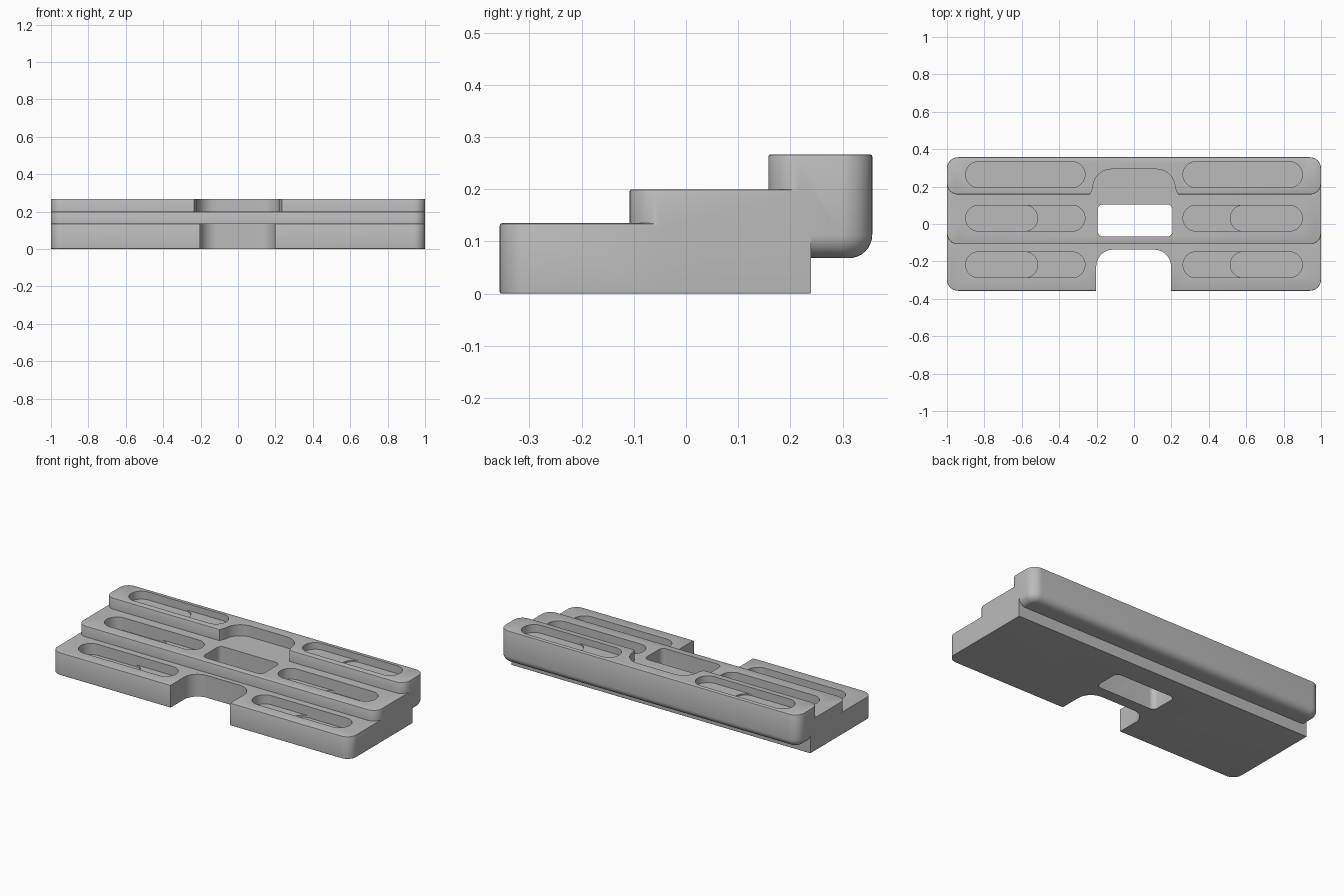
import bpy, bmesh, math

if "Cube" in bpy.data.objects:
    bpy.data.objects.remove(bpy.data.objects["Cube"])

grey = bpy.data.materials.new("plain_grey")
grey.use_nodes = True
COLOUR = (0.5, 0.5, 0.5, 1)
grey.diffuse_color = COLOUR
grey.node_tree.nodes["Principled BSDF"].inputs["Base Color"].default_value = COLOUR


def rounded_outline(x0, x1, y0, y1, front_r, back_r, segs=10):
    """Counter-clockwise rectangle with rounded front and back corners."""
    corners = [(x0, y0, 1, 1, front_r, 180), (x1, y0, -1, 1, front_r, 270),
               (x1, y1, -1, -1, back_r, 0), (x0, y1, 1, -1, back_r, 90)]
    points = []
    for x, y, sx, sy, r, start in corners:
        if r == 0:
            points.append((x, y))
            continue
        for i in range(segs + 1):
            a = math.radians(start + 90 * i / segs)
            points.append((x + sx * r + r * math.cos(a), y + sy * r + r * math.sin(a)))
    # neighbouring arcs may meet at the same point
    return [p for i, p in enumerate(points) if math.dist(p, points[i - 1]) > 1e-5]


def prism(name, outline, z0, z1, top_bevel=0, bottom_bevel=0):
    """Extrude an outline upwards and round its rims."""
    bm = bmesh.new()
    base = bm.faces.new([bm.verts.new((x, y, z0)) for x, y in outline])
    new = bmesh.ops.extrude_face_region(bm, geom=[base], use_keep_orig=True)["geom"]
    bmesh.ops.translate(bm, vec=(0, 0, z1 - z0),
                        verts=[g for g in new if isinstance(g, bmesh.types.BMVert)])
    bmesh.ops.recalc_face_normals(bm, faces=bm.faces[:])
    for z, size, segs in ((z1, top_bevel, 2), (z0, bottom_bevel, 8)):
        if size:
            rim = [e for e in bm.edges if all(abs(v.co.z - z) < 1e-6 for v in e.verts)]
            bmesh.ops.bevel(bm, geom=rim, offset=size, segments=segs, profile=0.5,
                            affect='EDGES', clamp_overlap=True)
    mesh = bpy.data.meshes.new(name)
    bm.to_mesh(mesh)
    bm.free()
    obj = bpy.data.objects.new(name, mesh)
    bpy.context.collection.objects.link(obj)
    mesh.materials.append(grey)
    return obj


def combine(target, other, operation):
    """Apply a boolean and remove the helper."""
    other.hide_render = True
    mod = target.modifiers.new("boolean", 'BOOLEAN')
    mod.operation, mod.solver, mod.object = operation, 'EXACT', other
    bpy.ops.object.select_all(action='DESELECT')
    bpy.context.view_layer.objects.active = target
    target.select_set(True)
    bpy.ops.object.modifier_apply(modifier=mod.name)
    bpy.data.objects.remove(other)


# Three stepped tiers, the last one overhanging at the back
body = prism("stepped_tray", rounded_outline(-1, 1, -0.357, 0.24, 0.06, 0),
             0, 0.135, 0.004, 0.003)
middle = prism("middle_tier", rounded_outline(-1, 1, -0.108, 0.24, 0.058, 0), 0.003, 0.2, 0.004)
rear = prism("rear_tier", rounded_outline(-1, 1, 0.158, 0.357, 0.058, 0.06),
             0.068, 0.267, 0.004, 0.045)
combine(body, middle, 'UNION')
combine(body, rear, 'UNION')

# Front notch and central window go right through
combine(body, prism("front_notch", rounded_outline(-0.202, 0.198, -0.5, -0.137, 0, 0.09),
                    -0.1, 0.5), 'DIFFERENCE')
combine(body, prism("window", rounded_outline(-0.195, 0.207, -0.067, 0.105, 0.03, 0.03),
                    -0.1, 0.5), 'DIFFERENCE')

# Rear recess flares slightly towards its open front
recess = [p for p in rounded_outline(-0.22, 0.22, 0.1, 0.293, 0, 0.1) if p[1] > 0.11]
recess = [(-0.25, 0.12), (0.25, 0.12)] + recess
combine(body, prism("rear_recess", recess, 0.2, 0.5), 'DIFFERENCE')

# Pairs of long slots, each slightly deeper over its outer part
for y, top, depth, step in ((-0.218, 0.135, 0.055, 0.012),
                            (0.031, 0.2, 0.065, 0.012),
                            (0.264, 0.267, 0.04, 0.008)):
    for side in (-1, 1):
        for inner, deep in ((0.262, depth), (0.515, depth + step)):
            xs = sorted((side * inner, side * 0.9))
            slot = rounded_outline(*xs, y - 0.069, y + 0.069, 0.069, 0.069)
            combine(body, prism("slot", slot, top - deep, top + 0.1), 'DIFFERENCE')

bpy.ops.object.select_all(action='DESELECT')
bpy.context.view_layer.objects.active = body
body.select_set(True)
bpy.ops.object.shade_smooth_by_angle(angle=math.radians(30))
